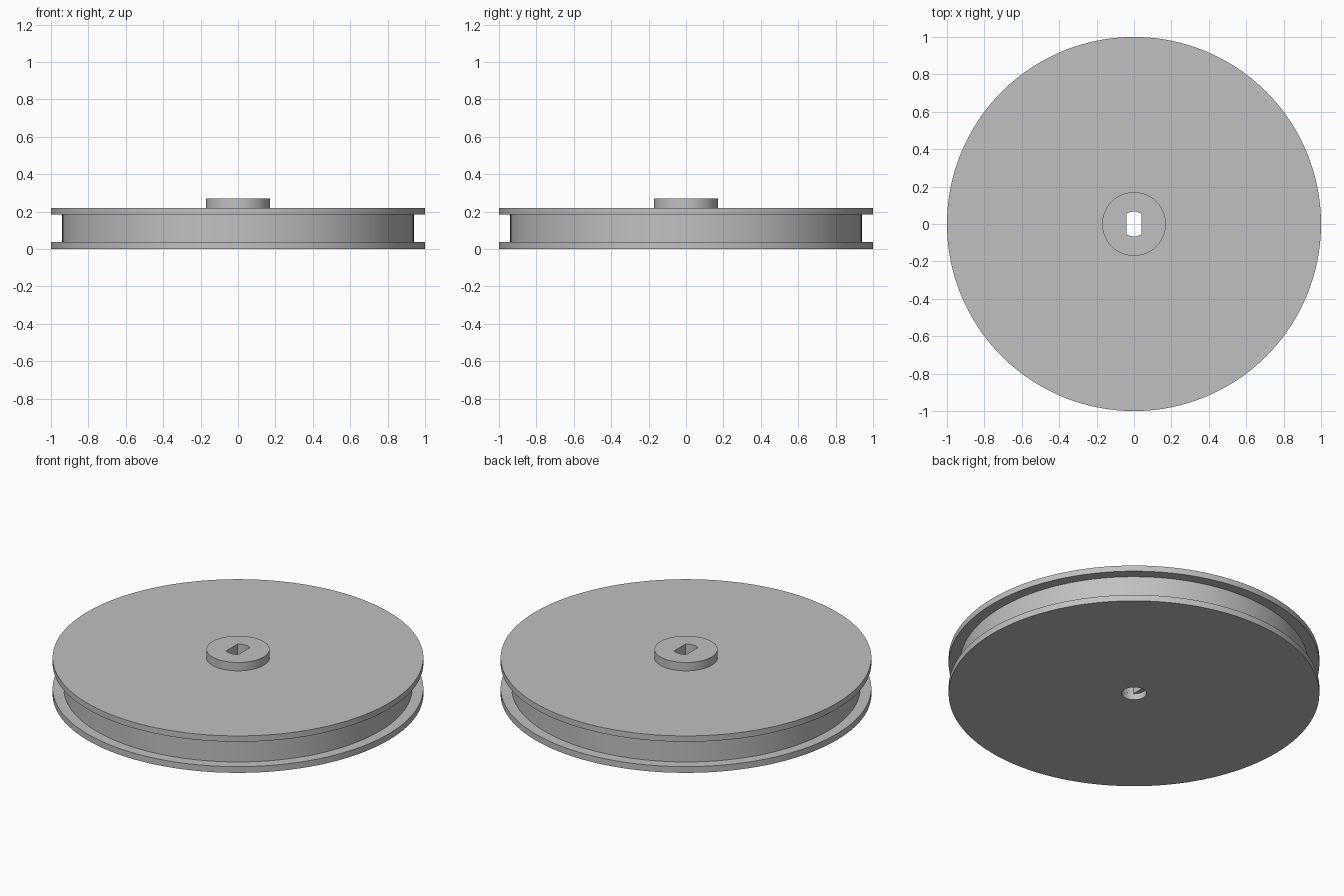
import bpy
import bmesh
from math import asin, cos, sin, pi, tau

cube = bpy.data.objects.get("Cube")
if cube:
    bpy.data.objects.remove(cube)

SEGMENTS = 128
FLANGE_R, GROOVE_R, HUB_R, BORE_R = 1.0, 0.94, 0.17, 0.067
FLANGE_Z, GROOVE_Z, RIM_Z, HUB_Z = 0.037, 0.185, 0.22, 0.27
SLOT_HALF = 0.04

grey = bpy.data.materials.new("plain grey")
grey.use_nodes = True
colour = (0.53, 0.53, 0.53, 1)
grey.diffuse_color = colour
grey.node_tree.nodes["Principled BSDF"].inputs["Base Color"].default_value = colour


def make_object(name, bm):
    bmesh.ops.recalc_face_normals(bm, faces=bm.faces)
    mesh = bpy.data.meshes.new(name)
    bm.to_mesh(mesh)
    bm.free()
    mesh.materials.append(grey)
    obj = bpy.data.objects.new(name, mesh)
    bpy.context.collection.objects.link(obj)
    return obj


def lathe(name, profile):
    """Stack rings of (radius, height) and cap both ends."""
    bm = bmesh.new()
    angles = [tau * i / SEGMENTS for i in range(SEGMENTS)]
    rings = [[bm.verts.new((r * cos(a), r * sin(a), z)) for a in angles]
             for r, z in profile]
    for low, high in zip(rings, rings[1:]):
        for i in range(SEGMENTS):
            j = (i + 1) % SEGMENTS
            bm.faces.new((low[i], low[j], high[j], high[i]))
    bm.faces.new(rings[0][::-1])
    bm.faces.new(rings[-1])
    return make_object(name, bm)


def prism(name, outline, bottom, top):
    bm = bmesh.new()
    face = bm.faces.new([bm.verts.new((x, y, bottom)) for x, y in outline])
    result = bmesh.ops.extrude_face_region(bm, geom=[face])
    moved = [v for v in result["geom"] if isinstance(v, bmesh.types.BMVert)]
    bmesh.ops.translate(bm, verts=moved, vec=(0, 0, top - bottom))
    return make_object(name, bm)


def arc(start, end, steps):
    angles = [start + (end - start) * i / steps for i in range(steps + 1)]
    return [(BORE_R * cos(a), BORE_R * sin(a)) for a in angles]


# Grooved wheel with a raised hub
wheel = lathe("pulley_wheel", [
    (FLANGE_R, 0), (FLANGE_R, FLANGE_Z), (GROOVE_R, FLANGE_Z),
    (GROOVE_R, GROOVE_Z), (FLANGE_R, GROOVE_Z), (FLANGE_R, RIM_Z),
    (HUB_R, RIM_Z), (HUB_R, HUB_Z)])

# Shaft hole: flat-sided slot above a shallow round recess
half = asin(SLOT_HALF / BORE_R)
slot = (arc(pi / 2 - half, pi / 2 + half, 6)
        + arc(1.5 * pi - half, 1.5 * pi + half, 6))
cutters = [prism("shaft_slot_cutter", slot, -0.1, HUB_Z + 0.1),
           prism("recess_cutter", arc(0, tau * 47 / 48, 47), -0.1, FLANGE_Z)]

bpy.context.view_layer.objects.active = wheel
for cutter in cutters:
    cutter.hide_render = True
    mod = wheel.modifiers.new("shaft_hole", "BOOLEAN")
    mod.operation = "DIFFERENCE"
    mod.solver = "EXACT"
    mod.object = cutter
    bpy.ops.object.modifier_apply(modifier=mod.name)
    bpy.data.objects.remove(cutter)

# Smooth round walls, crisp edges
bpy.ops.object.select_all(action="DESELECT")
wheel.select_set(True)
bpy.ops.object.shade_smooth_by_angle(angle=pi / 6)
